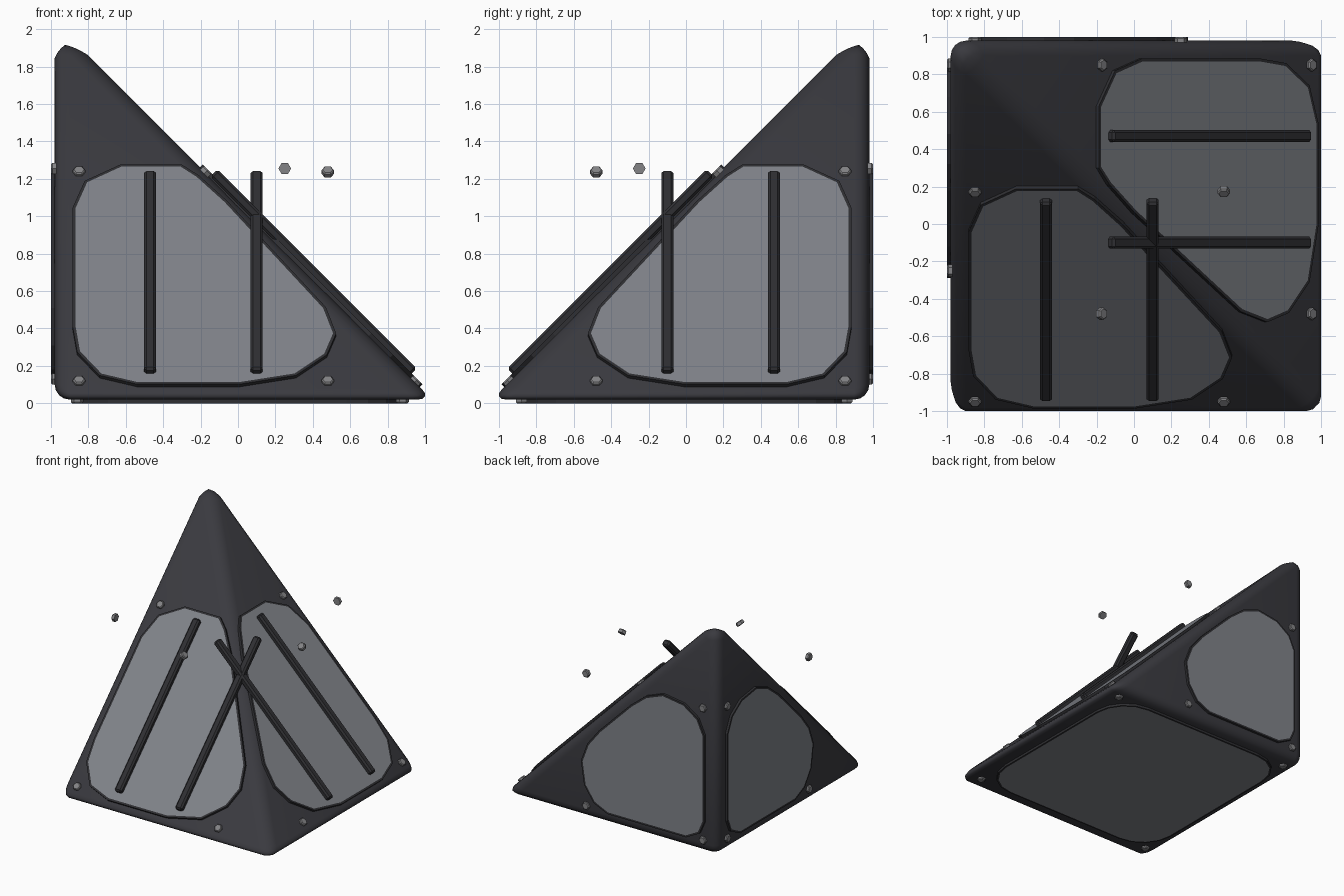
import bpy, bmesh, math
from mathutils import Vector

if "Cube" in bpy.data.objects:
    bpy.data.objects.remove(bpy.data.objects["Cube"])


def material(name, rgb):
    m = bpy.data.materials.new(name)
    m.diffuse_color = (*rgb, 1)
    m.use_nodes = True
    m.node_tree.nodes["Principled BSDF"].inputs["Base Color"].default_value = m.diffuse_color
    return m


SHELL = material("charcoal shell", (0.042, 0.042, 0.050))
TRIM = material("dark trim", (0.028, 0.028, 0.032))
PANEL = material("grey panel", (0.215, 0.225, 0.250))
BOLT = material("bolt metal", (0.230, 0.230, 0.240))


def finish(bm, name, mats, smooth=False):
    bmesh.ops.recalc_face_normals(bm, faces=bm.faces[:])
    for f in bm.faces:
        f.smooth = smooth
    me = bpy.data.meshes.new(name)
    bm.to_mesh(me)
    bm.free()
    for m in mats:
        me.materials.append(m)
    ob = bpy.data.objects.new(name, me)
    bpy.context.collection.objects.link(ob)
    return ob


# Local frame of one pyramid face: (u, v, n) -> world
class Frame:
    def __init__(self, name, origin, u, v, n, vscale=1.0):
        self.name, self.o, self.vs = name, Vector(origin), vscale
        self.u, self.v, self.n = (Vector(a).normalized() for a in (u, v, n))

    def at(self, u, v, n):
        return self.o + self.u * u + self.v * v + self.n * n


R2 = math.sqrt(2)
FRONT = Frame("front", (0, -1.06, 0), (1, 0, 0), (0, 1, 1), (0, -1, 1), R2)
RIGHT = Frame("right", (1.06, 0, 0), (0, -1, 0), (-1, 0, 1), (1, 0, 1), R2)
BACK = Frame("back", (0, 0.98, 0), (1, 0, 0), (0, 0, 1), (0, 1, 0))
LEFT = Frame("left", (-0.98, 0, 0), (0, -1, 0), (0, 0, 1), (-1, 0, 0))
BOTTOM = Frame("bottom", (0, 0, 0.02), (1, 0, 0), (0, 1, 0), (0, 0, -1))


# Rounded corner pyramid shell
def shell():
    bm = bmesh.new()
    lo, hi = -0.98, 1.04
    a, b, c, d, top = [bm.verts.new(p) for p in (
        (lo, -hi, 0.02), (hi, -hi, 0.02), (hi, -lo, 0.02), (lo, -lo, 0.02),
        (lo, -lo, 2.04))]
    bm.faces.new((d, c, b, a))
    for p, q in ((a, b), (b, c), (c, d), (d, a)):
        bm.faces.new((p, q, top))
    bmesh.ops.bevel(bm, geom=bm.edges[:], offset=0.08, offset_type='OFFSET',
                    segments=4, profile=0.5, affect='EDGES', clamp_overlap=True)
    finish(bm, "pyramid_shell", [SHELL], smooth=True)


# Raised panel: dark rim with a grey inset face
def panel(fr, outline):
    bm = bmesh.new()
    pts = [(u, v * fr.vs) for u, v in outline]
    low = [bm.verts.new(fr.at(u, v, -0.01)) for u, v in pts]
    high = [bm.verts.new(fr.at(u, v, 0.02)) for u, v in pts]
    n = len(pts)
    bm.faces.new(low)
    for i in range(n):
        j = (i + 1) % n
        bm.faces.new((low[i], low[j], high[j], high[i]))
    top = bm.faces.new(high)
    bmesh.ops.recalc_face_normals(bm, faces=bm.faces[:])
    bmesh.ops.inset_region(bm, faces=[top], thickness=0.016, use_even_offset=True)
    top.material_index = 1
    finish(bm, fr.name + "_panel", [TRIM, PANEL])


# Hexagonal bolt heads on the corners of a rectangle
def bolts(fr, us, vs):
    for u0 in us:
        for v0 in vs:
            bm = bmesh.new()
            rings = []
            for r, h in ((0.034, -0.01), (0.034, 0.013), (0.027, 0.02)):
                rings.append([bm.verts.new(fr.at(
                    u0 + r * math.cos(k * math.pi / 3),
                    v0 * fr.vs + r * math.sin(k * math.pi / 3), h)) for k in range(6)])
            bm.faces.new(rings[0])
            bm.faces.new(rings[-1])
            for p, q in zip(rings, rings[1:]):
                for k in range(6):
                    m = (k + 1) % 6
                    bm.faces.new((p[k], p[m], q[m], q[k]))
            finish(bm, fr.name + "_bolt", [BOLT])


# Chamfered bar lying along the slope
def bar(fr, u0, z0, z1):
    bm = bmesh.new()
    bmesh.ops.create_cube(bm, size=1)
    v0, v1 = z0 * fr.vs, z1 * fr.vs
    for w in bm.verts:
        x, y, z = w.co
        w.co = fr.at(u0 + x * 0.064, (v0 + v1) / 2 + y * (v1 - v0), 0.03 + z * 0.055)
    bmesh.ops.recalc_face_normals(bm, faces=bm.faces[:])
    bmesh.ops.bevel(bm, geom=bm.edges[:], offset=0.013, segments=1,
                    profile=0.5, affect='EDGES')
    finish(bm, fr.name + "_bar", [TRIM])


SLOPE = [(-0.63, 1.262), (-0.30, 1.262), (-0.21, 1.205), (-0.06, 1.07),
         (0.47, 0.50), (0.525, 0.36), (0.475, 0.245), (0.31, 0.135),
         (0.01, 0.088), (-0.54, 0.088), (-0.74, 0.135), (-0.86, 0.26),
         (-0.885, 0.40), (-0.885, 1.03), (-0.82, 1.175)]

# Half of the upright outline, mirrored across its diagonal (u = distance from corner)
half = [(0.11, 0.28), (0.11, 1.02), (0.17, 1.15), (0.30, 1.24), (0.50, 1.27),
        (0.66, 1.21), (0.80, 1.10)]
low_corner = [(0.155, 0.175)]
upright = low_corner + half + [(v, u) for u, v in reversed(half)]
UPRIGHT = [(u - 0.98, v + 0.01) for u, v in upright]

# Rounded square for the underside
SQUARE = []
for k in range(4):
    for s in range(5):
        t = math.pi / 2 * (k + s / 4)
        cx, cy = [(1, 1), (-1, 1), (-1, -1), (1, -1)][k]
        SQUARE.append((0.58 * cx + 0.30 * math.cos(t), 0.58 * cy + 0.30 * math.sin(t)))

shell()
for fr in (FRONT, RIGHT):
    panel(fr, SLOPE)
    bolts(fr, (-0.85, 0.48), (0.115, 1.235))
    for u in (-0.47, 0.10):
        bar(fr, u, 0.145, 1.21)
for fr in (BACK, LEFT):
    panel(fr, UPRIGHT)
    bolts(fr, (-0.85, 0.25), (0.13, 1.255))
panel(BOTTOM, SQUARE)
bolts(BOTTOM, (-0.86, 0.88), (-0.88, 0.86))
